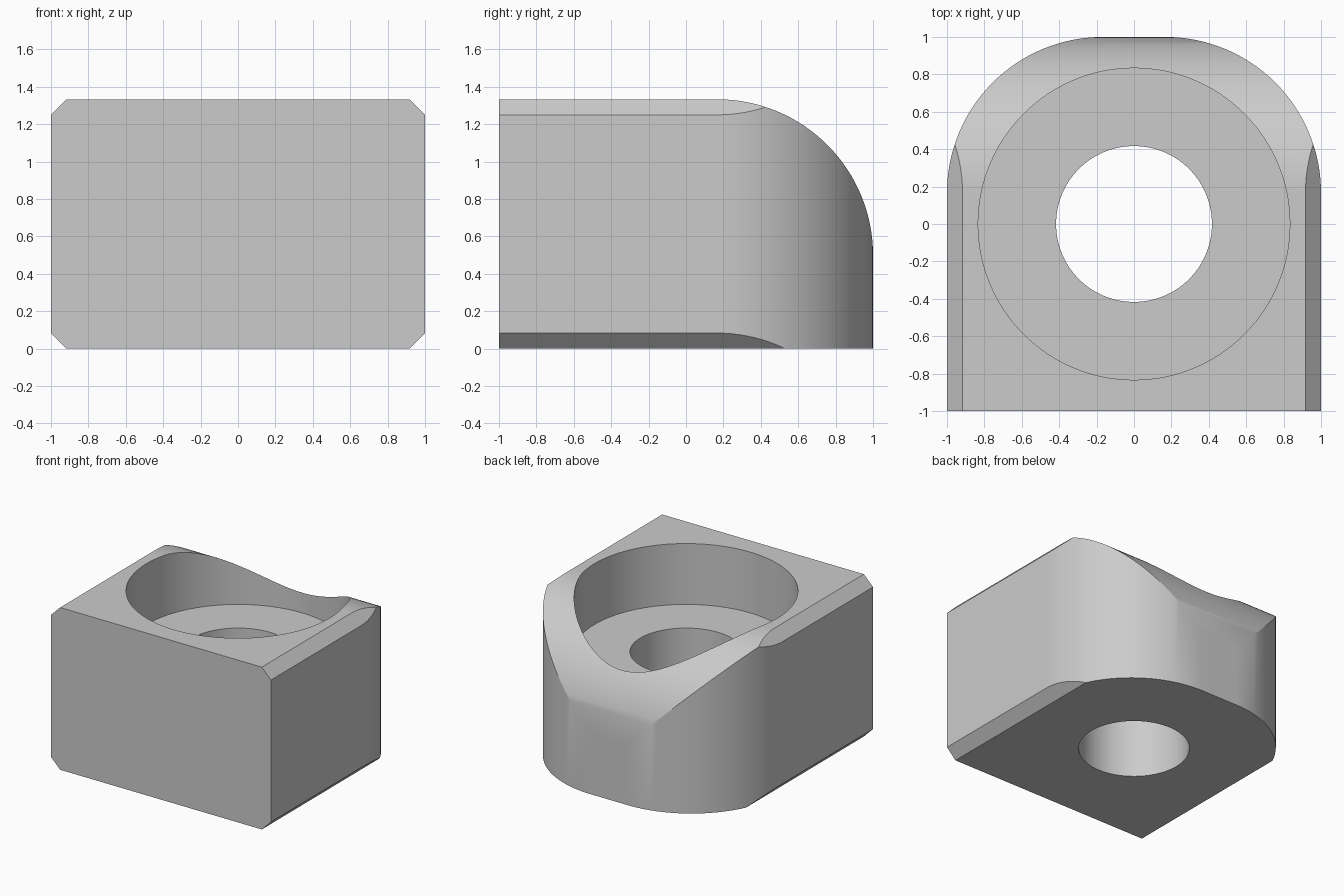
import bpy, bmesh
from math import sin, cos, pi, radians
from mathutils import Vector

if "Cube" in bpy.data.objects:
    bpy.data.objects.remove(bpy.data.objects["Cube"], do_unlink=True)

U = 1 / 12                      # design module
H, R, C = 16 * U, 10 * U, U     # height, rounding radius, chamfer
MID = 1 - R                     # where the roundings start
SEG = 32

grey = bpy.data.materials.new("light grey")
grey.use_nodes = True
grey.diffuse_color = (0.6, 0.6, 0.6, 1)
grey.node_tree.nodes["Principled BSDF"].inputs["Base Color"].default_value = (0.6, 0.6, 0.6, 1)


def arc(cx, cy, r, start, end, n=SEG):
    steps = [start + (end - start) * i / n for i in range(n + 1)]
    return [(cx + r * cos(a), cy + r * sin(a)) for a in steps]


def prism(name, outline, place, direction):
    """Extrude a 2D outline; place maps it into space."""
    bm = bmesh.new()
    face = bm.faces.new([bm.verts.new(place(u, v)) for u, v in outline])
    new = bmesh.ops.extrude_face_region(bm, geom=[face])["geom"]
    verts = [g for g in new if isinstance(g, bmesh.types.BMVert)]
    bmesh.ops.translate(bm, verts=verts, vec=Vector(direction))
    bmesh.ops.recalc_face_normals(bm, faces=bm.faces)
    mesh = bpy.data.meshes.new(name)
    bm.to_mesh(mesh)
    bm.free()
    mesh.materials.append(grey)
    obj = bpy.data.objects.new(name, mesh)
    bpy.context.collection.objects.link(obj)
    return obj


def combine(body, cutter, operation):
    cutter.hide_render = True
    mod = body.modifiers.new(cutter.name, 'BOOLEAN')
    mod.operation, mod.solver, mod.object = operation, 'EXACT', cutter
    bpy.context.view_layer.objects.active = body
    bpy.ops.object.modifier_apply(modifier=mod.name)
    bpy.data.objects.remove(cutter, do_unlink=True)


# Body: plan outline with two rounded back corners
plan = ([(-1, -1), (1, -1)] + arc(MID, MID, R, 0, pi / 2)
        + arc(-MID, MID, R, pi / 2, pi))
body = prism("block_body", plan, lambda u, v: (u, v, 0), (0, 0, H))

# Rounded top back edge
side = ([(-2, -1), (1, -1)] + arc(MID, H - R, R, 0, pi / 2) + [(-2, H)])
combine(body, prism("side_profile", side, lambda u, v: (-2, u, v), (4, 0, 0)), 'INTERSECT')

# Chamfers along the four long side edges
half = [(1 + C, -2 * C), (1 + C, 0), (1 - C, 0), (1, C), (1, H - C), (1 - C, H)]
front = half[2:] + [(-x, z) for x, z in reversed(half[2:])]
combine(body, prism("front_profile", front, lambda u, v: (u, -2, v), (0, 4, 0)), 'INTERSECT')

# Wide recess from above and through hole
for name, radius, z in (("recess", R, H - 6 * U), ("through_hole", 5 * U, -1)):
    circle = arc(0, 0, radius, 0, 2 * pi, 4 * SEG)[:-1]
    combine(body, prism(name, circle, lambda u, v: (u, v, z), (0, 0, 3)), 'DIFFERENCE')

# Smooth curved walls with crisp edges
bpy.ops.object.select_all(action='DESELECT')
body.select_set(True)
bpy.context.view_layer.objects.active = body
bpy.ops.object.shade_smooth_by_angle(angle=radians(20))
weighted = body.modifiers.new("flat_face_normals", 'WEIGHTED_NORMAL')
weighted.keep_sharp = True
